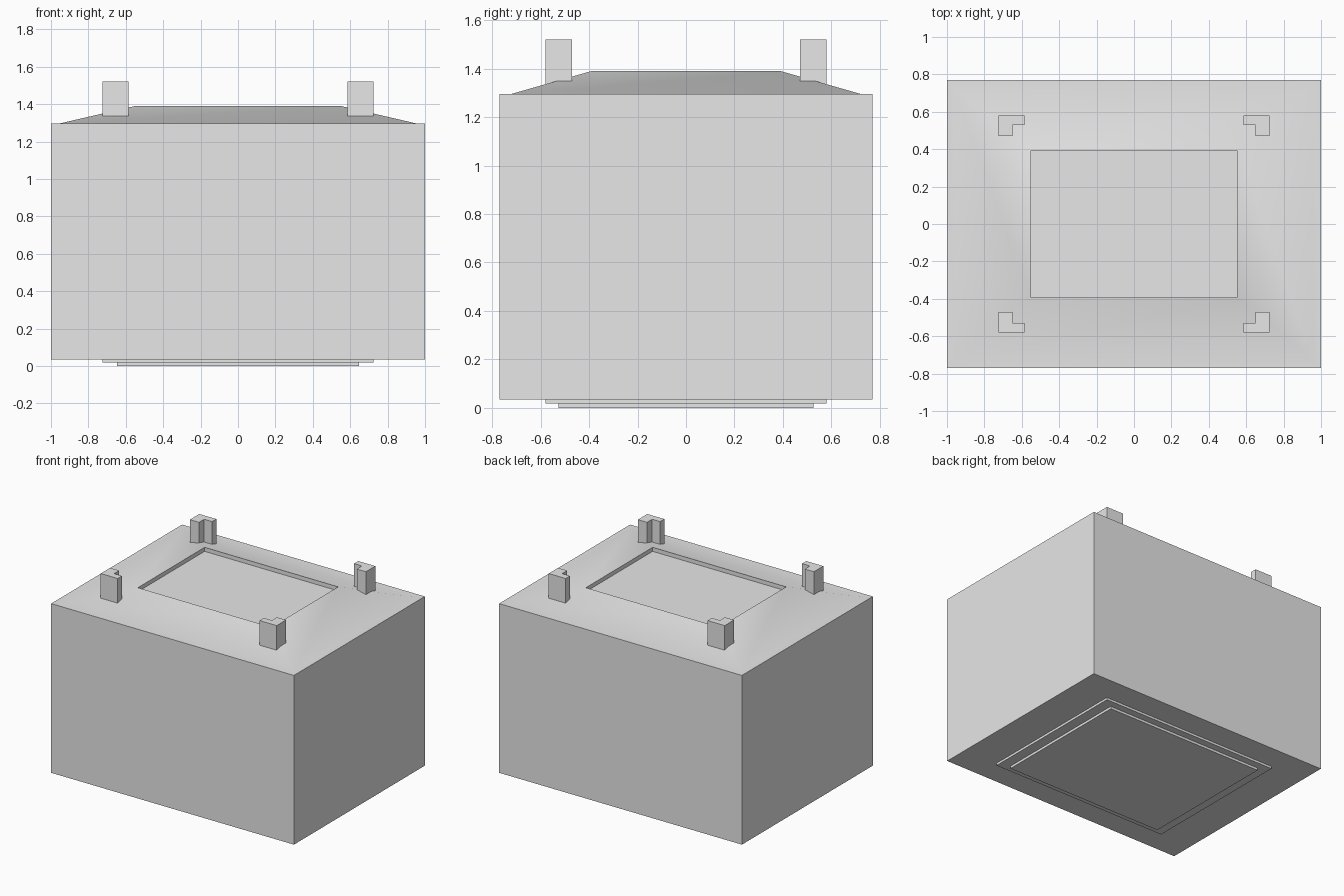
import bpy
import bmesh
import math

cube = bpy.data.objects.get("Cube")
if cube:
    bpy.data.objects.remove(cube, do_unlink=True)

grey = bpy.data.materials.new("light grey")
grey.use_nodes = True
colour = (0.8, 0.8, 0.8, 1)
grey.diffuse_color = colour
grey.node_tree.nodes["Principled BSDF"].inputs["Base Color"].default_value = colour


def finish(bm, name):
    bmesh.ops.recalc_face_normals(bm, faces=bm.faces)
    mesh = bpy.data.meshes.new(name)
    bm.to_mesh(mesh)
    bm.free()
    mesh.materials.append(grey)
    obj = bpy.data.objects.new(name, mesh)
    bpy.context.collection.objects.link(obj)
    bpy.ops.object.select_all(action="DESELECT")
    obj.select_set(True)
    bpy.context.view_layer.objects.active = obj
    bpy.ops.object.shade_smooth_by_angle(angle=math.radians(30))
    return obj


def loft(name, sections):
    """Join cross-sections, each a list of points, and cap both ends."""
    bm = bmesh.new()
    rings = [[bm.verts.new(p) for p in section] for section in sections]
    for low, high in zip(rings, rings[1:]):
        for i in range(len(low)):
            j = (i + 1) % len(low)
            bm.faces.new((low[i], low[j], high[j], high[i]))
    bm.faces.new(rings[0][::-1])
    bm.faces.new(rings[-1])
    return finish(bm, name)


def rect(x, y, z):
    return [(-x, -y, z), (x, -y, z), (x, y, z), (-x, y, z)]


# Box with a narrow rim, sloping top and shallow recessed panel
loft("body", [
    rect(1, 0.77, 0.035),
    rect(1, 0.77, 1.295),
    rect(0.96, 0.725, 1.295),
    rect(0.55, 0.393, 1.39),
    rect(0.55, 0.393, 1.36),
])

# Stepped base plates
loft("upper_base_plate", [rect(0.725, 0.58, z) for z in (0.018, 0.035)])
loft("lower_base_plate", [rect(0.647, 0.527, z) for z in (0, 0.018)])

# L-shaped corner posts, with the outer corner pointing outwards
ANGLE = [(0.725, 0.58), (0.585, 0.58), (0.585, 0.53),
         (0.65, 0.53), (0.65, 0.47), (0.725, 0.47)]
for sx, side in ((-1, "right"), (1, "left")):
    for sy, end in ((-1, "front"), (1, "back")):
        loft(f"{end}_{side}_post",
             [[(sx * x, sy * y, z) for x, y in ANGLE] for z in (1.335, 1.52)])
